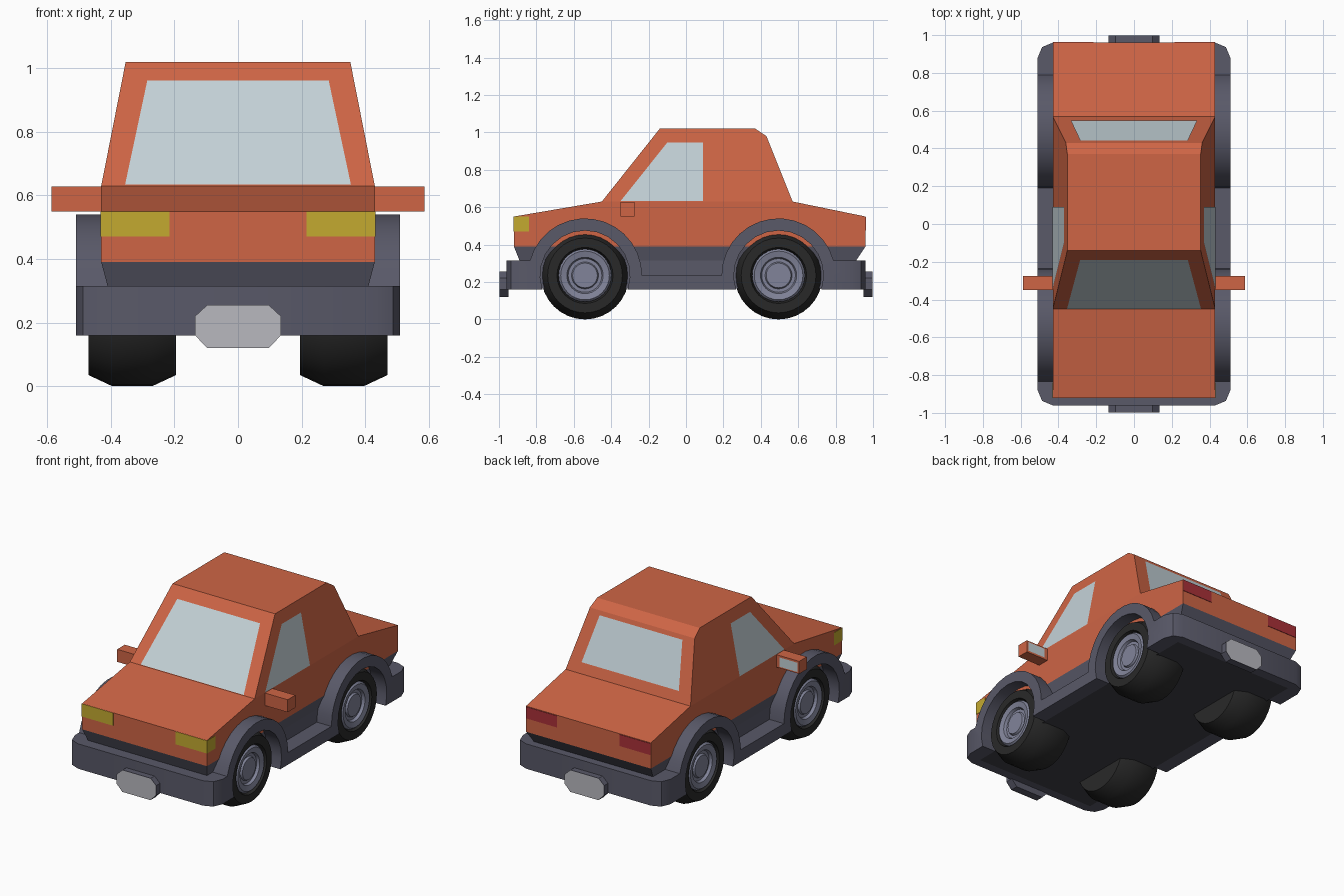
import bpy, bmesh
from math import sin, cos, pi, radians, degrees, asin
from mathutils import Vector

if "Cube" in bpy.data.objects:
    bpy.data.objects.remove(bpy.data.objects["Cube"])


def material(name, r, g, b):
    m = bpy.data.materials.new(name)
    m.diffuse_color = (r, g, b, 1)
    m.use_nodes = True
    m.node_tree.nodes["Principled BSDF"].inputs["Base Color"].default_value = m.diffuse_color
    return m


RED = material("red_paint", 0.62, 0.13, 0.06)
SLATE = material("slate_trim", 0.10, 0.10, 0.14)
UNDER = material("dark_under", 0.05, 0.05, 0.065)
RUBBER = material("rubber", 0.022, 0.022, 0.022)
METAL = material("rim_metal", 0.22, 0.23, 0.32)
GLASS = material("glass", 0.55, 0.64, 0.68)
YELLOW = material("yellow_lamp", 0.55, 0.40, 0.03)
TAIL = material("red_lamp", 0.40, 0.03, 0.04)
PLATE = material("plate_grey", 0.48, 0.48, 0.52)


def finish(bm, name, mat, smooth=False, normals=True):
    if normals:
        bmesh.ops.recalc_face_normals(bm, faces=bm.faces)
    me = bpy.data.meshes.new(name)
    bm.to_mesh(me)
    bm.free()
    me.materials.append(mat)
    ob = bpy.data.objects.new(name, me)
    bpy.context.collection.objects.link(ob)
    if smooth:
        bpy.ops.object.select_all(action='DESELECT')
        ob.select_set(True)
        bpy.context.view_layer.objects.active = ob
        bpy.ops.object.shade_smooth_by_angle(angle=radians(35))
    return ob


def loft(rings, closed_ends=True):
    bm = bmesh.new()
    vs = [[bm.verts.new(p) for p in ring] for ring in rings]
    n = len(vs[0])
    for a, b in zip(vs, vs[1:]):
        for i in range(n):
            bm.faces.new((a[i], a[(i + 1) % n], b[(i + 1) % n], b[i]))
    if closed_ends:
        bm.faces.new(vs[0])
        bm.faces.new(vs[-1])
    return bm


def rect(hx, y0, y1, z):
    return [(-hx, y0, z), (hx, y0, z), (hx, y1, z), (-hx, y1, z)]


def box(name, x, y, z, mat):
    x0, x1 = sorted(x)
    ring = lambda h: [(x0, y[0], h), (x1, y[0], h), (x1, y[1], h), (x0, y[1], h)]
    return finish(loft([ring(z[0]), ring(z[1])]), name, mat)


def pane(name, pts, outward, mat=GLASS):
    p = [Vector(q) for q in pts]
    n = (p[1] - p[0]).cross(p[2] - p[0]).normalized()
    if n.dot(Vector(outward)) < 0:
        n.negate()
        p.reverse()
    bm = bmesh.new()
    bm.faces.new([bm.verts.new(q + n * 0.003) for q in p])
    return finish(bm, name, mat, normals=False)


def half_width(z):
    return 0.43 - 0.077 * max(0, z - 0.63) / 0.39


# Painted body: side profile, cabin leaning inwards above the waist
prof = [(-.92, .39), (-.92, .55), (-.45, .63), (-.14, 1.02), (.37, 1.02),
        (.43, .98), (.57, .63), (.96, .55), (.96, .39)]
bm = loft([[(s * half_width(z), y, z) for y, z in prof] for s in (-1, 1)], False)
bm.verts.ensure_lookup_table()
for k in (0, 9):
    bm.faces.new([bm.verts[k + i] for i in (0, 1, 2, 6, 7, 8)])
    bm.faces.new([bm.verts[k + i] for i in (2, 3, 4, 5, 6)])
finish(bm, "body", RED)

# Dark tapered underbody
finish(loft([rect(.41, -.89, .91, .165), rect(.41, -.89, .91, .315),
             rect(.43, -.92, .96, .39)]), "underbody", SLATE)
pane("floor", rect(.42, -.9, .9, .161), (0, 0, -1), UNDER)

# Bumpers, sills and wheel arches from one side profile
WHEELS_Y, AXLE = (-.54, .495), .235


def arc(cy, r, a0, a1, n=14):
    return [(cy + r * cos(radians(a0 + (a1 - a0) * i / n)),
             AXLE + r * sin(radians(a0 + (a1 - a0) * i / n))) for i in range(n + 1)]


low = degrees(asin(.075 / .24))
top = degrees(asin(.08 / .305))
trim = ([(-.96, .16)]
        + arc(WHEELS_Y[0], .24, 180 + low, -low) + arc(WHEELS_Y[1], .24, 180 + low, -low)
        + [(.96, .16), (.96, .315)]
        + arc(WHEELS_Y[1], .305, top, 180) + arc(WHEELS_Y[0], .305, 0, 180 - top)
        + [(-.96, .315)])
bm = loft([[(s * .51, y, z) for y, z in trim] for s in (-1, 1)])
corners = [e for e in bm.edges if all(abs(v.co.y) > .955 for v in e.verts)
           and abs(e.verts[0].co.x - e.verts[1].co.x) < .01]
bmesh.ops.bevel(bm, geom=corners, offset=.08, segments=2, profile=.5, affect='EDGES')
finish(bm, "bumpers_and_arches", SLATE, True)


# Wheels: turned tyre and rim profiles (radius, x)
def turned(name, pts, side, cy, mat, n=32):
    rings = [[(side * x, cy + r * cos(2 * pi * i / n), AXLE + r * sin(2 * pi * i / n))
              for i in range(n)] for r, x in pts]
    return finish(loft(rings), name, mat, True)


for side, sn in ((-1, "left"), (1, "right")):
    for cy, en in zip(WHEELS_Y, ("front", "rear")):
        turned(f"{en}_{sn}_tyre", [(.14, .195), (.2, .195), (.235, .27), (.235, .395),
               (.2, .47), (.15, .47), (.14, .44)], side, cy, RUBBER)
        turned(f"{en}_{sn}_rim", [(.141, .40), (.141, .455), (.13, .468), (.097, .46),
               (.09, .443), (.072, .443), (.066, .455)], side, cy, METAL)

    # Lamps
    box(f"{sn}_headlamp", (side * .215, side * .432), (-.922, -.84), (.47, .549), YELLOW)
    box(f"{sn}_tail_lamp", (side * .215, side * .429), (.94, .963), (.475, .547), TAIL)

    # Door mirrors with glass on the rear face
    box(f"{sn}_mirror", (side * .42, side * .587), (-.35, -.275), (.55, .628), RED)
    pane(f"{sn}_mirror_glass", [(side * x, -.275, z) for x, z in
         ((.455, .56), (.578, .56), (.578, .618), (.455, .618))], (0, 1, 0))

    # Side windows
    pane(f"{sn}_window", [(side * half_width(z), y, z) for y, z in
         ((-.35, .632), (-.1, .945), (.09, .945), (.09, .632))], (side, 0, 0))

# Windscreen and rear window
slope = lambda z: -.45 + .31 * (z - .63) / .39
pane("windscreen", [(-.355, slope(.632), .632), (.355, slope(.632), .632),
                    (.285, slope(.96), .96), (-.285, slope(.96), .96)], (0, -1, 1))
slope = lambda z: .57 - .14 * (z - .63) / .35
pane("rear_window", [(-.335, slope(.69), .69), (.335, slope(.69), .69),
                     (.285, slope(.955), .955), (-.285, slope(.955), .955)], (0, 1, 1))

# Plates: chamfered blocks with a light face
octagon = [(-.135, .16), (-.097, .12), (.097, .12), (.135, .16),
           (.135, .22), (.097, .255), (-.097, .255), (-.135, .22)]
for d, en in ((-1, "front"), (1, "rear")):
    finish(loft([[(x, d * y, z) for x, z in octagon] for y in (.95, .997)]),
           f"{en}_plate_block", SLATE)
    pane(f"{en}_plate_face", [(x, d * .997, z) for x, z in octagon], (0, d, 0), PLATE)
